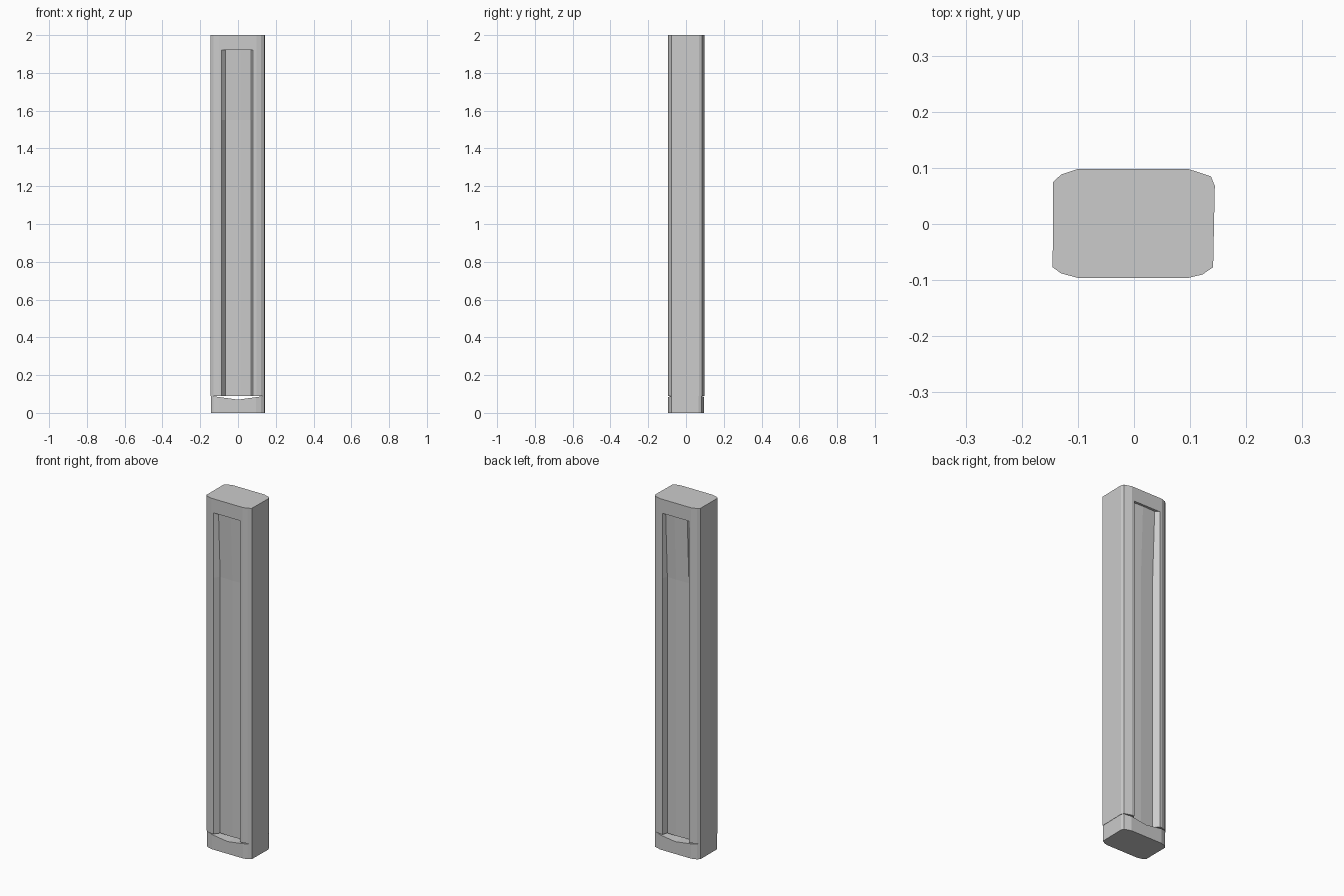
import bpy, bmesh

if "Cube" in bpy.data.objects:
    bpy.data.objects.remove(bpy.data.objects["Cube"])


def prism(name, outline, z0, z1, dip=0.0, top=None):
    """Extrude an outline from z0 to z1, optionally to a different top outline;
    dip folds the top into a shallow valley at x = 0."""
    bm = bmesh.new()
    low = [bm.verts.new((x, y, z0)) for x, y in outline]
    high = [bm.verts.new((x, y, z1)) for x, y in (top or outline)]
    n = len(outline)
    bm.faces.new(low[::-1])
    bm.faces.new(high)
    for i in range(n):
        j = (i + 1) % n
        bm.faces.new((low[i], low[j], high[j], high[i]))
    if dip:
        geom = bm.verts[:] + bm.edges[:] + bm.faces[:]
        bmesh.ops.bisect_plane(bm, geom=geom, dist=1e-5,
                               plane_co=(0, 0, 0), plane_no=(1, 0, 0))
        half = max(abs(x) for x, y in outline)
        for v in bm.verts:
            if v.co.z > z1 - 1e-4:
                v.co.z -= dip * (1 - abs(v.co.x) / half)
    bmesh.ops.recalc_face_normals(bm, faces=bm.faces[:])
    mesh = bpy.data.meshes.new(name)
    bm.to_mesh(mesh)
    bm.free()
    ob = bpy.data.objects.new(name, mesh)
    bpy.context.collection.objects.link(ob)
    return ob


# Rounded sides of the column, counter-clockwise
right = [(0.097, -0.096), (0.122, -0.09), (0.141, -0.077),
         (0.144, 0.068), (0.137, 0.085), (0.097, 0.098)]
left = [(-0.10, 0.098), (-0.13, 0.088), (-0.144, 0.075),
        (-0.145, -0.077), (-0.13, -0.088), (-0.10, -0.096)]


def shaft_outline(depth):
    """Column section with shallow slant-sided, faintly creased recesses front and back."""
    floor = 0.098 - depth
    back = [(0.08, 0.098), (0.07, floor), (0.013, floor + 0.003),
            (-0.066, floor), (-0.088, 0.098)]
    front = [(x, 0.002 - y) for x, y in reversed(back)]
    return right + back + left + front


# Main shaft, its recesses growing shallower near the top, and the solid head
prism("lower_shaft", shaft_outline(0.03), 0.09, 1.55)
prism("upper_shaft", shaft_outline(0.03), 1.55, 1.92, top=shaft_outline(0.015))
prism("head", right + left, 1.92, 2.0)

# Foot with a folded top that leaves a small gap under the panels
foot = [(x * 0.99, y * 0.98) for x, y in right + left]
prism("foot", foot, 0.0, 0.09, dip=0.02)
